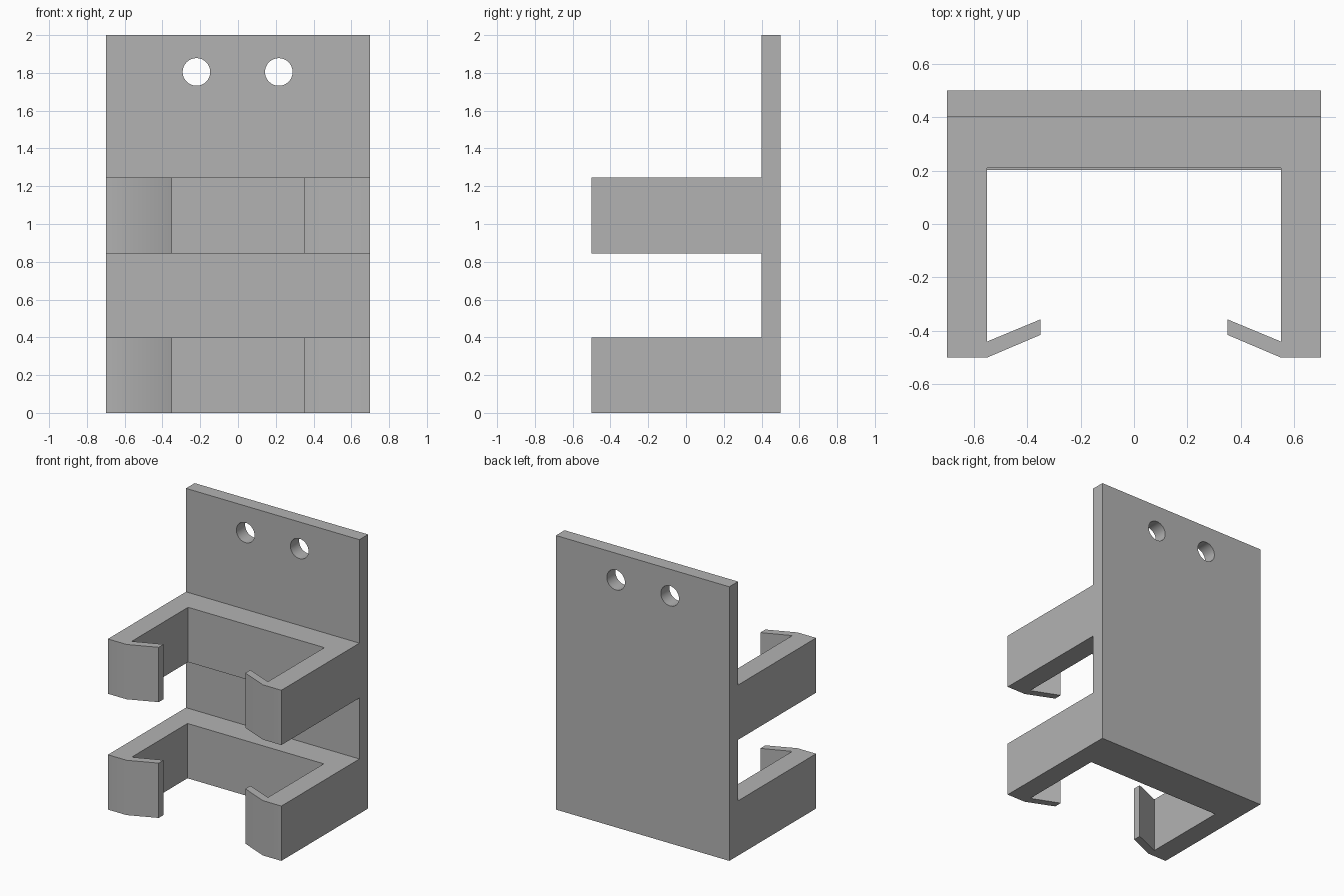
import bpy
import bmesh
from math import radians

if "Cube" in bpy.data.objects:
    bpy.data.objects.remove(bpy.data.objects["Cube"], do_unlink=True)

grey = bpy.data.materials.new("plain grey")
grey.use_nodes = True
grey.diffuse_color = (0.45, 0.45, 0.45, 1)
grey.node_tree.nodes["Principled BSDF"].inputs["Base Color"].default_value = grey.diffuse_color


def prism(name, outline, z0, z1):
    """Extrude a plan outline from z0 up to z1."""
    bm = bmesh.new()
    face = bm.faces.new([bm.verts.new((x, y, z0)) for x, y in outline])
    top = bmesh.ops.extrude_face_region(bm, geom=[face])
    verts = [v for v in top["geom"] if isinstance(v, bmesh.types.BMVert)]
    bmesh.ops.translate(bm, verts=verts, vec=(0, 0, z1 - z0))
    bmesh.ops.recalc_face_normals(bm, faces=bm.faces)
    mesh = bpy.data.meshes.new(name)
    bm.to_mesh(mesh)
    bm.free()
    mesh.materials.append(grey)
    obj = bpy.data.objects.new(name, mesh)
    bpy.context.collection.objects.link(obj)
    return obj


def combine(target, other, operation):
    """Apply a boolean and discard the second part."""
    bpy.context.view_layer.objects.active = target
    mod = target.modifiers.new(operation.title(), "BOOLEAN")
    mod.operation, mod.solver, mod.object = operation, "EXACT", other
    bpy.ops.object.modifier_apply(modifier=mod.name)
    bpy.data.objects.remove(other, do_unlink=True)


# Wall plate
W, FRONT, BACK = 0.7, -0.5, 0.5
holder = prism("wall_holder", [(-W, 0.4), (W, 0.4), (W, BACK), (-W, BACK)], 0, 2)

# Two U-shaped brackets with inward-angled lips
for name, z0, inner_y in (("lower_bracket", 0, 0.203), ("upper_bracket", 0.845, 0.21)):
    half = [(W, BACK), (W, FRONT), (0.55, FRONT), (0.35, -0.415),
            (0.35, -0.357), (0.55, -0.44), (0.55, inner_y)]
    outline = half + [(-x, y) for x, y in reversed(half)]
    combine(holder, prism(name, outline, z0, z0 + 0.4), "UNION")

# Screw holes
for x in (-0.22, 0.216):
    bpy.ops.mesh.primitive_cylinder_add(vertices=48, radius=0.073, depth=0.4,
                                        location=(x, 0.45, 1.805), rotation=(radians(90), 0, 0))
    cutter = bpy.context.object
    cutter.name = "screw_hole_cutter"
    cutter.hide_render = True
    cutter.data.materials.append(grey)
    combine(holder, cutter, "DIFFERENCE")

# Merge coplanar faces, then smooth the gentle edges only
bm = bmesh.new()
bm.from_mesh(holder.data)
bmesh.ops.remove_doubles(bm, verts=bm.verts, dist=0.0001)
bmesh.ops.dissolve_limit(bm, angle_limit=radians(0.5), verts=bm.verts, edges=bm.edges)
bm.to_mesh(holder.data)
bm.free()
bpy.ops.object.select_all(action="DESELECT")
holder.select_set(True)
bpy.context.view_layer.objects.active = holder
bpy.ops.object.shade_smooth_by_angle(angle=radians(30))
